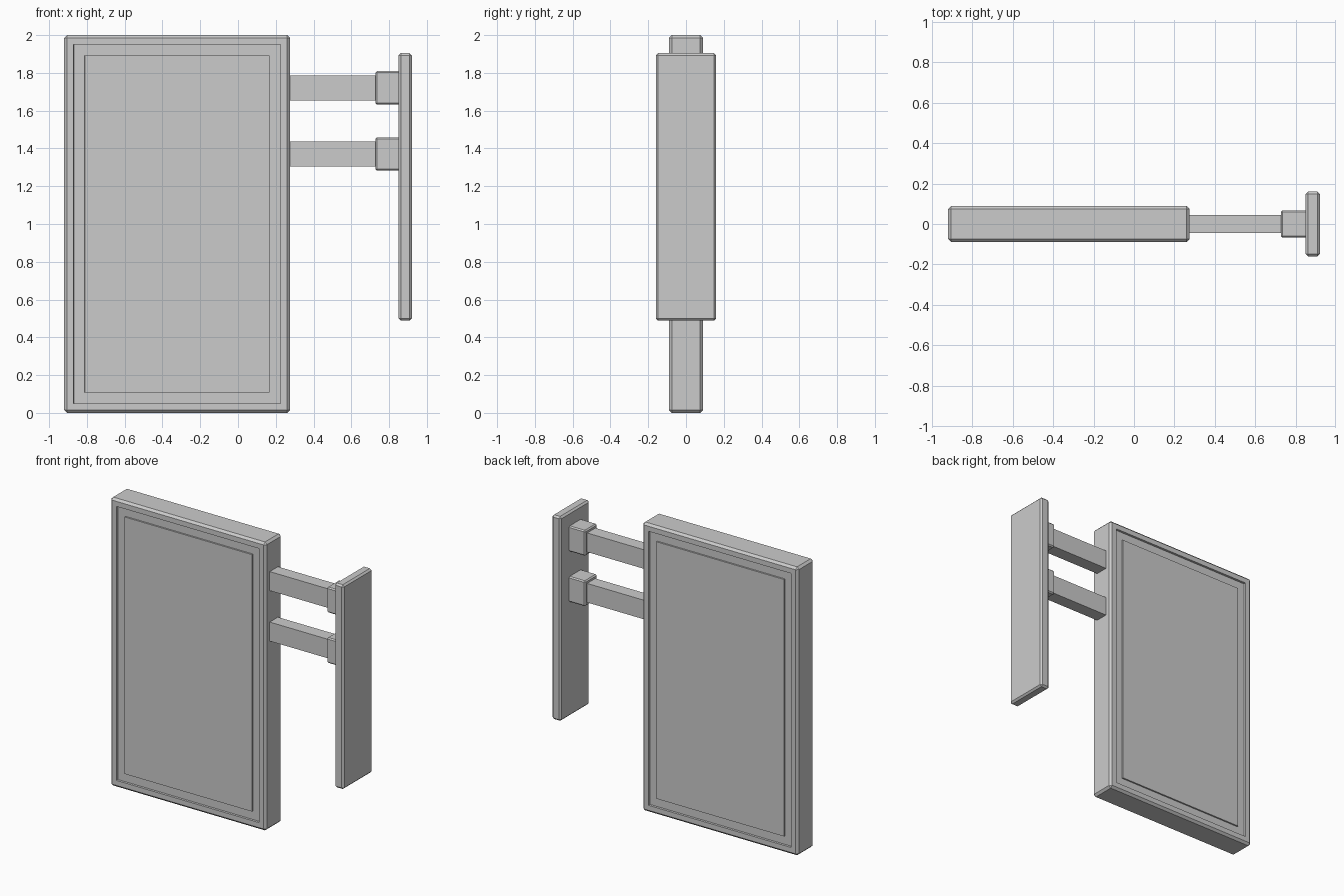
import bpy
import bmesh
from mathutils import Vector

if "Cube" in bpy.data.objects:
    bpy.data.objects.remove(bpy.data.objects["Cube"])


def bevelled_box(name, lo, hi, bevel=0.0, panel=False):
    """Box between two corners; optional chamfer and framed front/back panels."""
    lo, hi = Vector(lo), Vector(hi)
    centre, size = (lo + hi) / 2, hi - lo
    bm = bmesh.new()
    bmesh.ops.create_cube(bm, size=1)
    bmesh.ops.scale(bm, vec=size, verts=bm.verts)
    if bevel:
        bmesh.ops.bevel(bm, geom=bm.edges[:], offset=bevel, segments=1,
                        affect='EDGES', profile=0.5)
    if panel:
        bm.normal_update()
        faces = [f for f in bm.faces if abs(f.normal.y) > 0.99]
        # rim, recess wall, groove floor, raised panel wall
        for thickness, depth in ((0.035, 0), (0.0005, -0.015), (0.058, 0), (0.0005, 0.01)):
            bmesh.ops.inset_individual(bm, faces=faces, thickness=thickness,
                                       depth=depth, use_even_offset=True)
            bm.normal_update()
    mesh = bpy.data.meshes.new(name)
    bm.to_mesh(mesh)
    bm.free()
    obj = bpy.data.objects.new(name, mesh)
    obj.location = centre
    bpy.context.collection.objects.link(obj)
    return obj


# Hanging sign board, framed on both faces
bevelled_box("sign_board", (-0.92, -0.09, 0), (0.275, 0.09, 2), 0.015, panel=True)

# Wall mounting plate
bevelled_box("wall_plate", (0.85, -0.16, 0.488), (0.92, 0.16, 1.905), 0.012)

# Two support arms with their collars
for label, z in (("upper", 1.721), ("lower", 1.371)):
    bevelled_box(label + "_arm", (0.265, -0.045, z - 0.066), (0.86, 0.045, z + 0.066))
    bevelled_box(label + "_collar", (0.727, -0.067, z - 0.088), (0.86, 0.067, z + 0.088), 0.008)
